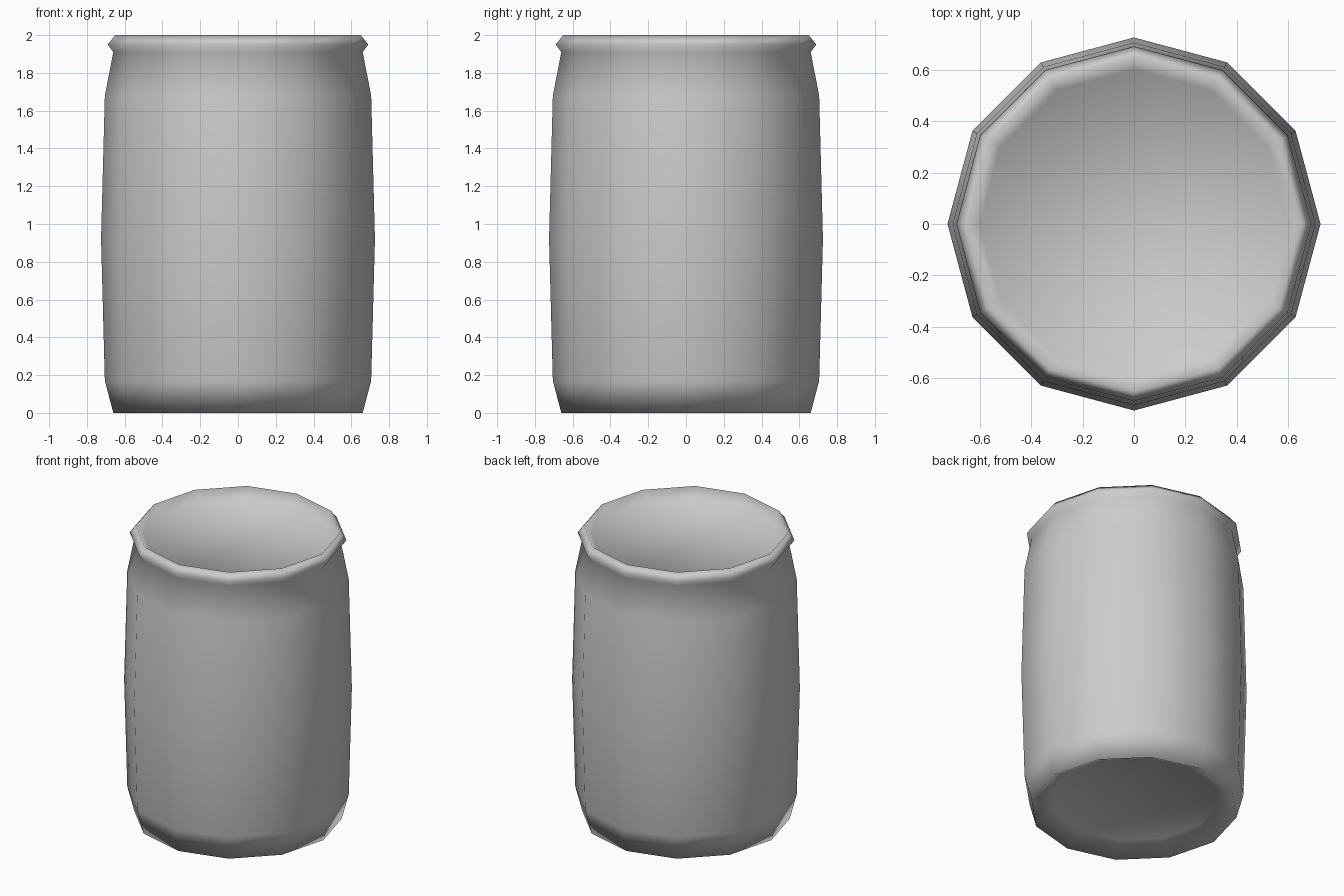
import bpy
import bmesh
from math import cos, sin, tau

if "Cube" in bpy.data.objects:
    bpy.data.objects.remove(bpy.data.objects["Cube"])

SIDES = 12


def lathe(name, profile):
    """Revolve a (radius, z) profile around z and cap both of its ends."""
    bm = bmesh.new()
    rings = [[bm.verts.new((r * cos(tau * i / SIDES), r * sin(tau * i / SIDES), z))
              for i in range(SIDES)] for r, z in profile]
    for a, b in zip(rings, rings[1:]):
        for i in range(SIDES):
            j = (i + 1) % SIDES
            bm.faces.new((a[i], a[j], b[j], b[i]))
    bm.faces.new(rings[0][::-1])
    bm.faces.new(rings[-1])
    bmesh.ops.recalc_face_normals(bm, faces=bm.faces[:])
    for f in bm.faces:
        f.smooth = True
    mesh = bpy.data.meshes.new(name)
    bm.to_mesh(mesh)
    bm.free()
    obj = bpy.data.objects.new(name, mesh)
    bpy.context.collection.objects.link(obj)
    return obj


# Closed barrel: dished underside, bulging wall, flared lip, sunken lid
lathe("barrel", [
    (0.53, 0.07),   # dished underside
    (0.66, 0.00),   # foot
    (0.705, 0.17),
    (0.725, 0.92),  # belly
    (0.705, 1.68),
    (0.66, 1.91),   # neck
    (0.69, 1.95),   # lip
    (0.65, 2.00),
    (0.60, 1.94),   # sunken lid
])
